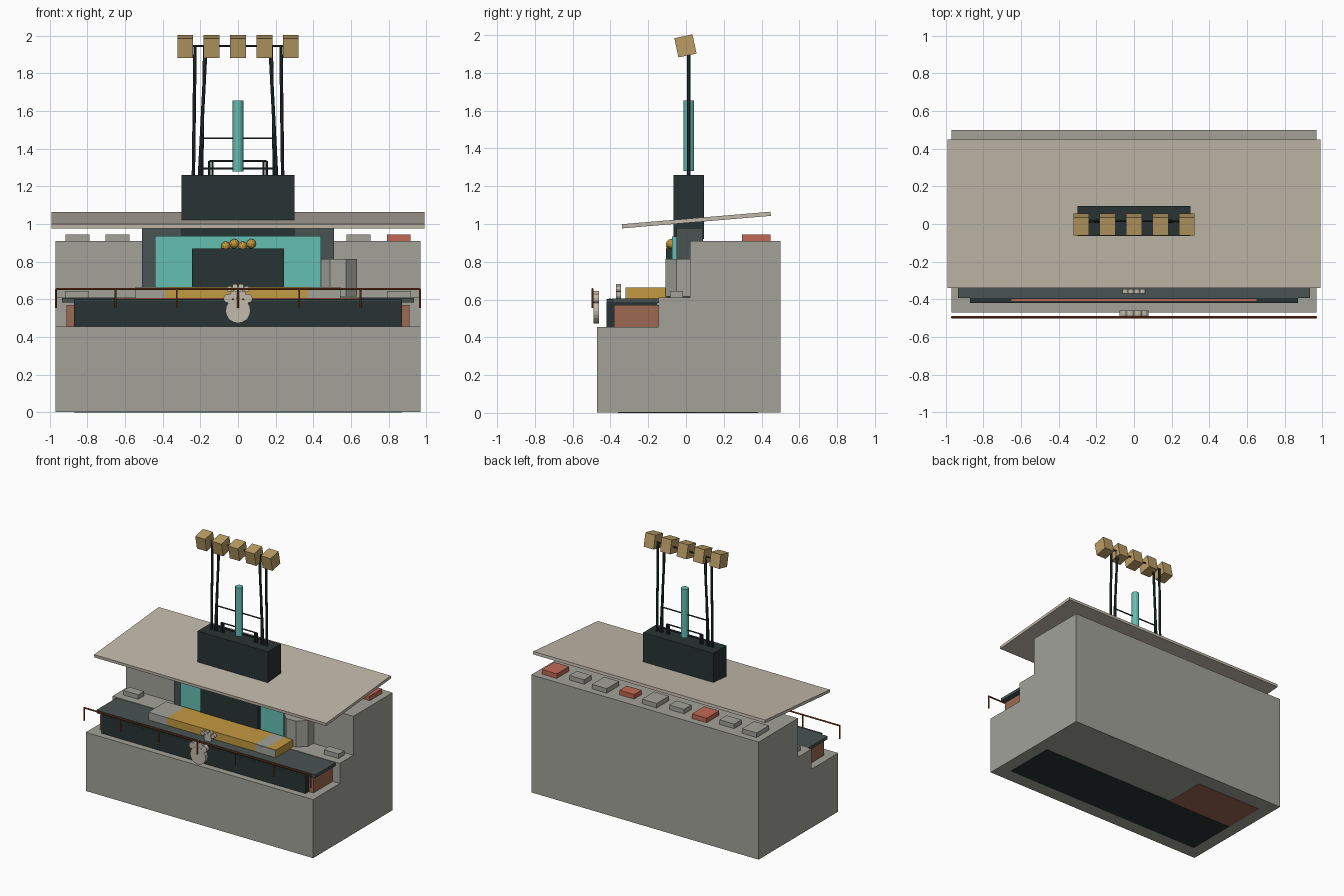
import bpy, bmesh, math
from mathutils import Vector, Matrix

if "Cube" in bpy.data.objects:
    bpy.data.objects.remove(bpy.data.objects["Cube"])


def colour(name, r, g, b):
    m = bpy.data.materials.new(name)
    m.diffuse_color = (r, g, b, 1)
    m.use_nodes = True
    m.node_tree.nodes["Principled BSDF"].inputs["Base Color"].default_value = m.diffuse_color
    return m


STONE = colour("stone grey", .36, .36, .32)
CREAM = colour("warm cream", .54, .49, .41)
BLACK = colour("charcoal", .022, .033, .033)
SLATE = colour("slate", .065, .085, .085)
TEAL = colour("teal", .13, .52, .45)
GOLD = colour("gold", .54, .32, .05)
TAN = colour("tan", .50, .34, .13)
BROWN = colour("brick brown", .34, .14, .085)
RUST = colour("rust", .28, .06, .015)
RED = colour("coral red", .54, .14, .09)


def finish(bm, name, mat):
    bmesh.ops.recalc_face_normals(bm, faces=bm.faces)
    me = bpy.data.meshes.new(name)
    bm.to_mesh(me)
    bm.free()
    me.materials.append(mat)
    ob = bpy.data.objects.new(name, me)
    bpy.context.collection.objects.link(ob)
    return ob


def box(name, mat, x, y, z, tilt=0):
    """Box from (min, max) pairs, optionally tilted about x."""
    bm = bmesh.new()
    size = [b - a for a, b in (x, y, z)]
    mid = [(a + b) / 2 for a, b in (x, y, z)]
    bmesh.ops.create_cube(bm, size=1, matrix=Matrix.Diagonal((*size, 1)))
    ob = finish(bm, name, mat)
    ob.location = mid
    ob.rotation_euler.x = math.radians(tilt)
    return ob


def rod(name, mat, a, b, r, sides=8, spin=0):
    """Cylinder between two points."""
    a, b = Vector(a), Vector(b)
    bm = bmesh.new()
    m = (Matrix.Translation((a + b) / 2)
         @ (b - a).to_track_quat('Z', 'Y').to_matrix().to_4x4()
         @ Matrix.Rotation(math.radians(spin), 4, 'Z'))
    bmesh.ops.create_cone(bm, cap_ends=True, segments=sides, radius1=r, radius2=r,
                          depth=(b - a).length, matrix=m)
    return finish(bm, name, mat)


# Stepped base, extruded from its side profile
bm = bmesh.new()
profile = [(-.47, .003), (.5, .003), (.5, .91), (.02, .91), (.02, .61),
           (-.145, .61), (-.145, .455), (-.47, .455)]
face = bm.faces.new([bm.verts.new((-.97, y, z)) for y, z in profile])
ext = bmesh.ops.extrude_face_region(bm, geom=[face])
bmesh.ops.translate(bm, vec=(1.94, 0, 0),
                    verts=[v for v in ext["geom"] if isinstance(v, bmesh.types.BMVert)])
finish(bm, "stepped_base", STONE)
box("floor_plate_front", BLACK, (-.87, .87), (-.36, .05), (0, .004))
box("floor_plate_back", BROWN, (-.87, -.3), (.05, .38), (0, .004))

# Front counter
box("counter_core", BROWN, (-.91, .91), (-.38, -.14), (.45, .57))
box("counter_front", BLACK, (-.87, .87), (-.42, -.15), (.45, .59))
box("counter_top", SLATE, (-.935, .935), (-.392, -.14), (.583, .606))
box("counter_front_lip", SLATE, (-.87, .87), (-.418, -.39), (.583, .597))
box("counter_cap", BLACK, (-.87, .87), (-.42, -.392), (.595, .602))
box("counter_strip", RED, (-.65, .65), (-.408, -.398), (.600, .606))

# Desk with gold centre and end
desk = (-.315, -.10)
box("desk_left_end", STONE, (-.545, -.385), desk, (.605, .665))
box("desk_centre", GOLD, (-.385, .37), desk, (.605, .665))
box("desk_right_band", STONE, (.37, .47), desk, (.605, .665))
box("desk_right_end", GOLD, (.47, .545), desk, (.605, .665))
box("desk_right_front", STONE, (.385, .545), (-.319, -.314), (.605, .663))

# Stage opening
box("stage_frame", SLATE, (-.51, .51), (-.05, .09), (.61, .98))
box("stage_header", BLACK, (-.30, .30), (-.065, -.04), (.935, 1.03))
box("stage_screen", TEAL, (-.44, .44), (-.075, -.05), (.61, .935))
box("stage_booth", BLACK, (-.245, .245), (-.107, -.07), (.61, .87))
for i, (x, z) in enumerate([(-.065, .882), (-.02, .895), (.025, .882), (.07, .895)]):
    bm = bmesh.new()
    bmesh.ops.create_icosphere(bm, subdivisions=2, radius=.026,
                               matrix=Matrix.Translation((x, -.08, z)))
    finish(bm, f"gold_ball_{i}", GOLD)
rod("side_drum", STONE, (.53, -.007, .615), (.53, -.007, .815), .111, 8, 22.5)

# Roof and tower block
box("roof", CREAM, (-.99, .99), (-.34, .45), (1.01, 1.032), 4.8)
box("tower_block", BLACK, (-.30, .30), (-.065, .095), (.92, 1.26))

# Row of blocks on the back ledge, every third one red
for i in range(9):
    x = .853 - i * .2132
    d = .075 if i % 2 == 0 else .045
    box(f"ledge_block_{i}", RED if i % 3 == 0 else STONE,
        (x - .063, x + .063), (.372 - d, .372 + d), (.905, .945))
for s in (-1, 1):
    box(f"step_block_{s}", STONE, (s * .855 - .063, s * .855 + .063),
        (-.085, -.015), (.605, .645))

# Mast posts, cross bars and lamps
Y = .015
rod("mast_column", TEAL, (0, Y, 1.28), (0, Y, 1.655), .028, 12)
for s in (-1, 1):
    rod(f"outer_post_{s}", BLACK, (s * .237, Y, 1.25), (s * .228, Y, 1.945), .009)
    rod(f"inner_post_{s}", BLACK, (s * .205, Y, 1.25), (s * .170, Y, 1.945), .009)
    rod(f"brace_post_{s}", BLACK, (s * .190, Y, 1.25), (s * .180, Y, 1.945), .006)
    for x in (.135, .152):
        rod(f"stub_post_{s}_{x}", BLACK, (s * x, Y, 1.25), (s * x, Y, 1.335), .006)
for z, w in ((1.295, .2), (1.335, .152), (1.455, .19), (1.945, .28)):
    rod(f"cross_bar_{z}", BLACK, (-w, Y, z), (w, Y, z), .005)
for i in range(5):
    x = (i - 2) * .14
    box(f"lamp_{i}", TAN, (x - .042, x + .042), (-.052, .046), (1.891, 1.995), 12)

# Front rail
rod("rail", RUST, (-.97, -.495, .655), (.97, -.495, .655), .006)
for x in (-.967, -.65, -.325, 0, .325, .65, .967):
    rod(f"rail_post_{x}", RUST, (x, -.495, .555), (x, -.495, .655), .005)


# Paw emblems: one large pad with four toes
def paw(name, y, depth, pad, toes):
    x, z, r = pad
    rod(name + "_pad", CREAM, (x, y, z), (x, y + depth, z), r, 20)
    for tx, tz, tr in toes:
        for s in (-1, 1):
            rod(f"{name}_toe_{s}_{tx}", CREAM, (s * tx, y, tz),
                (s * tx, y + depth, tz), tr, 12)


paw("large_paw", -.490, .03, (0, .54, .066), [(.053, .605, .024), (.02, .624, .022)])
paw("small_paw", -.370, .025, (0, .630, .032), [(.045, .655, .016), (.016, .667, .015)])
